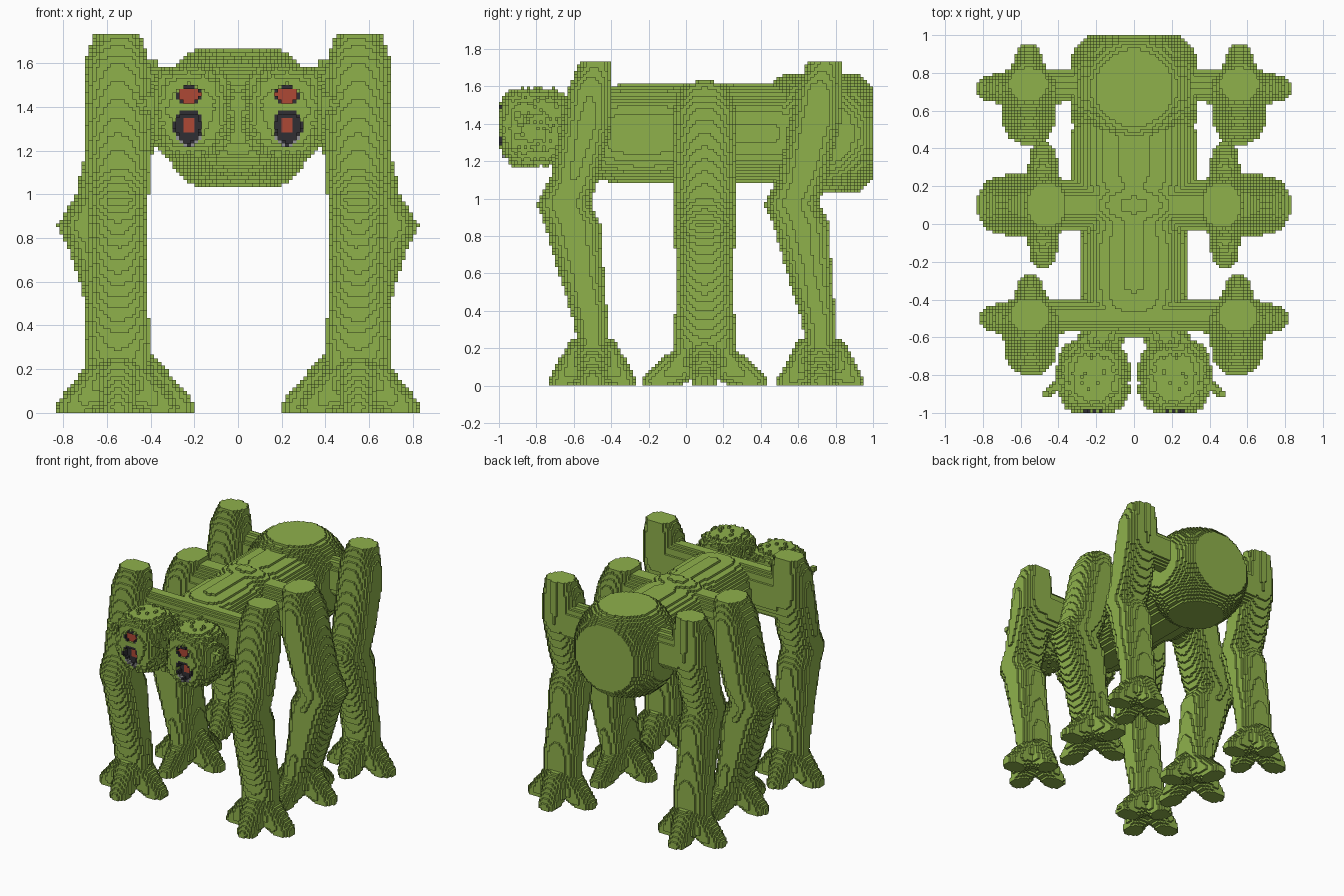
import bpy, math, random
from mathutils import Vector

random.seed(4)
H = 1 / 60  # edge of one voxel

if "Cube" in bpy.data.objects:
    bpy.data.objects.remove(bpy.data.objects["Cube"], do_unlink=True)


def material(name, rgb):
    m = bpy.data.materials.new(name)
    m.use_nodes = True
    m.diffuse_color = (*rgb, 1)
    bsdf = next(n for n in m.node_tree.nodes if n.type == 'BSDF_PRINCIPLED')
    bsdf.inputs["Base Color"].default_value = (*rgb, 1)
    bsdf.inputs["Roughness"].default_value = 0.9
    return m


MATS = [material("moss green", (0.274, 0.44, 0.071)),
        material("red", (0.42, 0.065, 0.035)),
        material("charcoal", (0.03, 0.028, 0.034)),
        material("grey", (0.3, 0.3, 0.31))]
GREEN, RED, DARK, GREY = range(4)


# Solid shapes: each is (test, low corner, high corner)
def blob(c, half, e, ey):
    """Rounded block: exponent e across x and z, ey along y."""
    def test(x, y, z):
        return (abs((x - c[0]) / half[0]) ** e + abs((y - c[1]) / half[1]) ** ey
                + abs((z - c[2]) / half[2]) ** e) <= 1
    return (test, [c[i] - half[i] for i in range(3)], [c[i] + half[i] for i in range(3)])


def trimmed_ball(c, r, half):
    """Sphere with flats where it is cut by a box."""
    lo, hi = [c[i] - half[i] for i in range(3)], [c[i] + half[i] for i in range(3)]

    def test(*p):
        return math.dist(p, c) <= r and all(lo[i] <= p[i] <= hi[i] for i in range(3))
    return (test, lo, hi)


def cone(a, b, ra, rb):
    a, b = Vector(a), Vector(b)
    d = b - a
    r = max(ra, rb)

    def test(x, y, z):
        p = Vector((x, y, z)) - a
        t = min(1, max(0, p.dot(d) / d.length_squared))
        return (p - d * t).length <= ra + (rb - ra) * t
    return (test, [min(a[i], b[i]) - r for i in range(3)], [max(a[i], b[i]) + r for i in range(3)])


def bar(y, z, ry, rz, length):
    def test(x, yy, zz):
        return abs(x) <= length and ((yy - y) / ry) ** 2 + ((zz - z) / rz) ** 2 <= 1
    return (test, (-length, y - ry, z - rz), (length, y + ry, z + rz))


def fill(shapes):
    """Cells whose centre lies in any of the shapes, above the ground."""
    cells = {}
    for test, lo, hi in shapes:
        r = [range(math.floor(lo[i] / H), math.ceil(hi[i] / H) + 1) for i in range(3)]
        for i in r[0]:
            for j in r[1]:
                for k in r[2]:
                    if k >= 0 and test((i + .5) * H, (j + .5) * H, (k + .5) * H):
                        cells[i, j, k] = GREEN
    return cells


# Outward neighbour and the four corners of the shared face
SIDES = [((1, 0, 0), ((1, 0, 0), (1, 1, 0), (1, 1, 1), (1, 0, 1))),
         ((-1, 0, 0), ((0, 0, 0), (0, 0, 1), (0, 1, 1), (0, 1, 0))),
         ((0, 1, 0), ((0, 1, 0), (0, 1, 1), (1, 1, 1), (1, 1, 0))),
         ((0, -1, 0), ((0, 0, 0), (1, 0, 0), (1, 0, 1), (0, 0, 1))),
         ((0, 0, 1), ((0, 0, 1), (1, 0, 1), (1, 1, 1), (0, 1, 1))),
         ((0, 0, -1), ((0, 0, 0), (0, 1, 0), (1, 1, 0), (1, 0, 0)))]


def build(name, cells, flip=1):
    """Skin the cells with square faces; flip=-1 mirrors them across x."""
    if flip < 0:
        cells = {(-1 - i, j, k): m for (i, j, k), m in cells.items()}
    index, faces, mats = {}, [], []
    for (i, j, k), m in cells.items():
        for (a, b, c), quad in SIDES:
            if (i + a, j + b, k + c) not in cells:
                faces.append([index.setdefault((i + u, j + v, k + w), len(index)) for u, v, w in quad])
                mats.append(m)
    mesh = bpy.data.meshes.new(name)
    mesh.from_pydata([(i * H, j * H, k * H) for i, j, k in index], [], faces)
    for m in MATS:
        mesh.materials.append(m)
    mesh.polygons.foreach_set("material_index", mats)
    mesh.update()
    bpy.context.collection.objects.link(bpy.data.objects.new(name, mesh))


# Body: long ridged torso in two swellings, with a rounded rear
build("torso", fill([blob((0, -.23, 1.348), (.288, .375, .262), 2.5, 4),
                     blob((0, .36, 1.35), (.328, .32, .262), 2.5, 4.5),
                     blob((0, .08, 1.348), (.25, .6, .262), 2.5, 6)]))
build("rear_body", fill([trimmed_ball((0, .72, 1.35), .372, (.337, .28, .315))]))

# Hip bars joining each pair of legs
build("front_hips", fill([bar(-.485, 1.41, .09, .18, .5)]))
build("middle_hips", fill([bar(.1, 1.4, .135, .19, .42), blob((0, .1, 1.4), (.3, .17, .23), 2.2, 2.2)]))
build("rear_hips", fill([bar(.735, 1.42, .09, .14, .5)]))

# Leg profile: height, forward offset, depth radius, side radius
LEG = [(0, .02, .07, .12), (.23, .02, .08, .14), (.35, .03, .093, .142), (.6, .08, .12, .135),
       (.87, .127, .15, .138), (.97, .176, .147, .138), (1.1, .12, .13, .144), (1.4, .05, .135, .15),
       (1.6, .03, .116, .142), (1.735, 0, .088, .1)]


def leg(cx, cy, ox, oy, drop, stretch, reach_f, reach_s):
    """Leg at (cx, cy) whose knee points along (ox, oy)."""
    def shaft(x, y, z):
        zz = z + drop
        if z < .05 or zz > LEG[-1][0]:
            return False
        for p, q in zip(LEG, LEG[1:]):
            if p[0] <= zz <= q[0]:
                t = (zz - p[0]) / (q[0] - p[0])
                f, rf, rs = (p[n] + (q[n] - p[n]) * t for n in (1, 2, 3))
        df = (x - cx) * ox + (y - cy) * oy - f * stretch
        ds = (x - cx) * oy - (y - cy) * ox
        return abs(df / (rf * stretch)) ** 2.3 + abs(ds / (rs * stretch)) ** 2.3 <= 1
    shapes = [(shaft, (cx - .4, cy - .4, 0), (cx + .4, cy + .4, 1.75))]
    # Four splayed toes
    fx, fy = cx + ox * .02, cy + oy * .02
    for dx, dy, reach in ((ox, oy, reach_f), (-ox, -oy, reach_f), (oy, ox, reach_s), (-oy, -ox, reach_s)):
        r = reach - .066
        shapes.append(cone((fx + dx * .05, fy + dy * .05, .155), (fx + dx * r, fy + dy * r, .022), .108, .068))
    return fill(shapes)


LEGS = {"front": leg(.548, -.48, 0, -1, 0, 1, .23, .272),
        "middle": leg(.46, .1, 1, 0, .115, 1.15, .28, .332),
        "rear": leg(.558, .74, 0, -1, 0, 1, .23, .272)}
for name, cells in LEGS.items():
    build("left_" + name + "_leg", cells)
    build("right_" + name + "_leg", cells, -1)

# Head: rounded cube with a curly, bumpy surface
head = fill([blob((.215, -.81, 1.383), (.179, .191, .208), 3, 3.2)])
front = min(j for i, j, k in head)
for (i, j, k) in list(head):
    for (a, b, c), _ in SIDES:
        spot = (i + a, j + b, k + c)
        if spot not in head and b >= 0 and random.random() < .16:
            head[spot] = GREEN


def face(i, k):
    """Depth of the hollow, colour at its floor and colour of its rim."""
    x, z = (i + .5) * H, (k + .5) * H
    eye = math.hypot((x - .222) / .06, (z - 1.455) / .04)
    if eye < 1:
        return (1, RED) if eye < .85 else (0, DARK)
    mouth = math.hypot((x - .227) / .068, (z - 1.318) / (.07 if z > 1.318 else .1))
    if mouth < 1:
        if math.hypot((x - .227) / .028, (z - 1.315) / .04) < 1:
            return 3, RED
        if mouth > .8:
            return 0, GREY if z < 1.29 and (i + k) % 2 else DARK
        return 3, DARK
    return 0, GREEN


# Hollow eyes and mouth cut into the front of the head
for (i, j, k) in list(head):
    depth, colour = face(i, k)
    if colour != GREEN and j < front + 7:
        if j < front + depth:
            del head[i, j, k]
        else:
            head[i, j, k] = colour

# Neck and small hooked ear
neck = fill([cone((.1, -.42, 1.38), (.215, -.7, 1.38), .13, .11)])
ear = fill([cone((.36, -.83, 1.44), (.44, -.88, 1.41), .03, .025),
            cone((.44, -.88, 1.41), (.465, -.9, 1.45), .025, .02)])
for side, s in (("left", 1), ("right", -1)):
    build(side + "_head", head, s)
    build(side + "_neck", neck, s)
    build(side + "_ear", ear, s)
